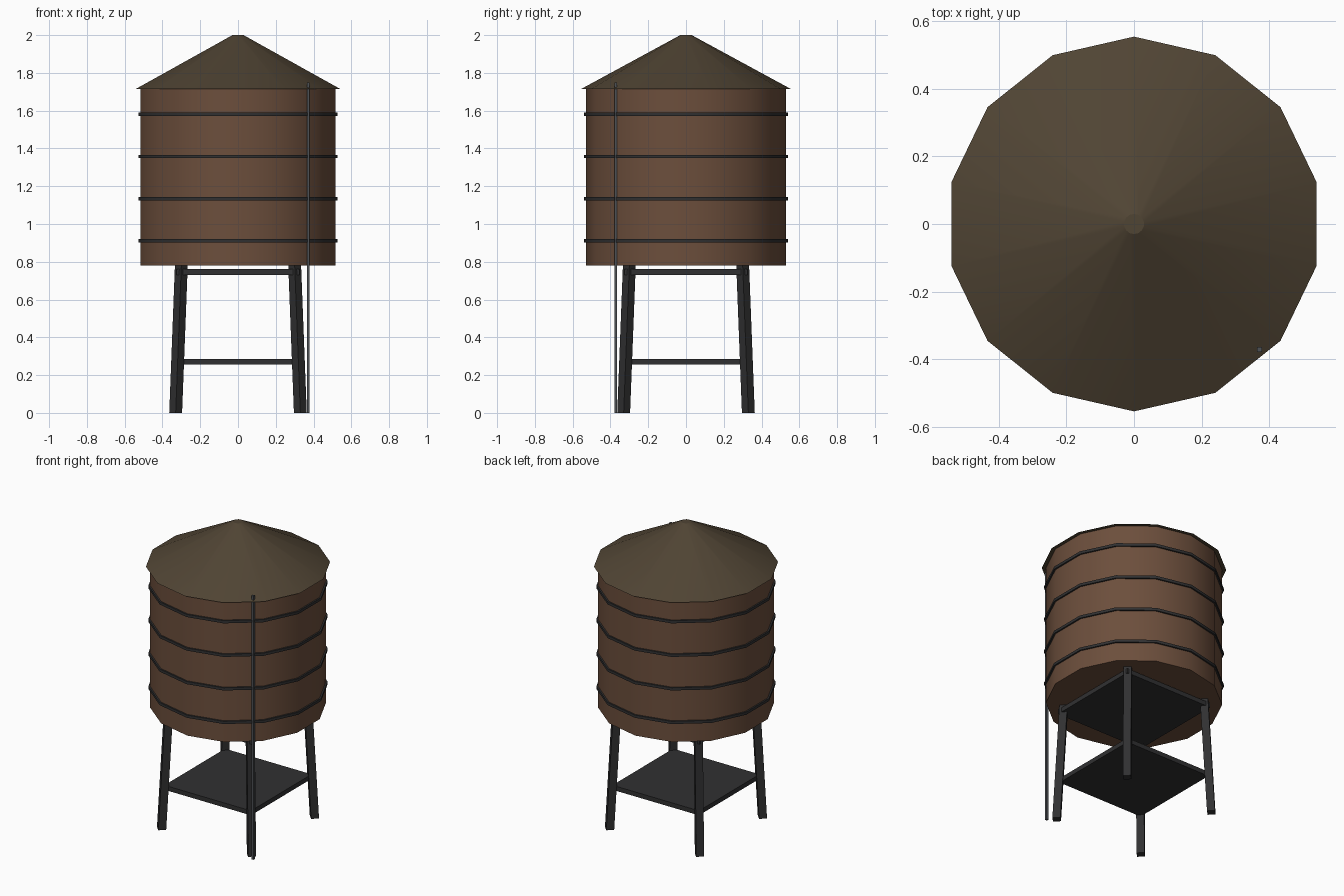
import bpy, bmesh, math
from mathutils import Vector

if "Cube" in bpy.data.objects:
    bpy.data.objects.remove(bpy.data.objects["Cube"])

SIDES = 14


def material(name, rgb):
    m = bpy.data.materials.new(name)
    m.diffuse_color = (*rgb, 1)
    m.use_nodes = True
    m.node_tree.nodes["Principled BSDF"].inputs["Base Color"].default_value = m.diffuse_color
    return m


WOOD = material("brown wood", (0.15, 0.077, 0.045))
ROOF = material("olive brown roof", (0.080, 0.058, 0.034))
STEEL = material("dark steel", (0.030, 0.030, 0.031))
PIPE = material("grey pipe", (0.075, 0.082, 0.090))


def lathe(name, profile, mat, n=SIDES, closed=False, smooth=True):
    """Spin a (radius, z) profile around z, with a vertex on +y."""
    bm = bmesh.new()
    rings = [[bm.verts.new((r * math.sin(2 * math.pi * i / n),
                            r * math.cos(2 * math.pi * i / n), z))
              for i in range(n)] for r, z in profile]
    pairs = list(zip(rings, rings[1:]))
    if closed:
        pairs.append((rings[-1], rings[0]))
    else:
        bm.faces.new(rings[0])
        bm.faces.new(rings[-1])
    for a, b in pairs:
        for i in range(n):
            j = (i + 1) % n
            bm.faces.new((a[i], a[j], b[j], b[i]))
    return finish(name, bm, mat, smooth)


def finish(name, bm, mat, smooth=False):
    bmesh.ops.recalc_face_normals(bm, faces=bm.faces[:])
    me = bpy.data.meshes.new(name)
    bm.to_mesh(me)
    bm.free()
    me.materials.append(mat)
    ob = bpy.data.objects.new(name, me)
    bpy.context.collection.objects.link(ob)
    if smooth:
        bpy.ops.object.select_all(action='DESELECT')
        ob.select_set(True)
        bpy.context.view_layer.objects.active = ob
        bpy.ops.object.shade_smooth_by_angle(angle=math.radians(27))
    return ob


def box(name, centre, size, mat):
    bm = bmesh.new()
    bmesh.ops.create_cube(bm, size=1)
    for v in bm.verts:
        v.co = Vector(a * b for a, b in zip(v.co, size)) + Vector(centre)
    return finish(name, bm, mat)


# Tank and conical roof
lathe("tank", [(0.53, 0.78), (0.53, 1.715)], WOOD)
lathe("roof", [(0.555, 1.715), (0.03, 2.0)], ROOF)

# Hoops around the tank
for k in range(4):
    z = 0.912 + k * 0.2227
    lathe(f"hoop_{k + 1}", [(0.525, z - 0.009), (0.54, z - 0.009),
                            (0.54, z + 0.009), (0.525, z + 0.009)],
          STEEL, closed=True)

# Four splayed legs with diamond cross-section
for sx, xn in ((-1, "left"), (1, "right")):
    for sy, yn in ((-1, "front"), (1, "back")):
        leg = lathe(f"{yn}_{xn}_leg", [(0.034, 0), (0.034, 0.78)], STEEL,
                    n=4, smooth=False)
        for v in leg.data.vertices:
            d = 0.33 - 0.03 * v.co.z / 0.78
            v.co.x += sx * d
            v.co.y += sy * d

# Platforms between the legs
box("lower_platform", (0, 0, 0.27), (0.635, 0.635, 0.03), STEEL)
box("upper_platform", (0, 0, 0.746), (0.65, 0.65, 0.03), STEEL)

# Standing pipe beside the tank
box("pipe", (0.372, -0.372, 0.875), (0.015, 0.015, 1.75), PIPE)
